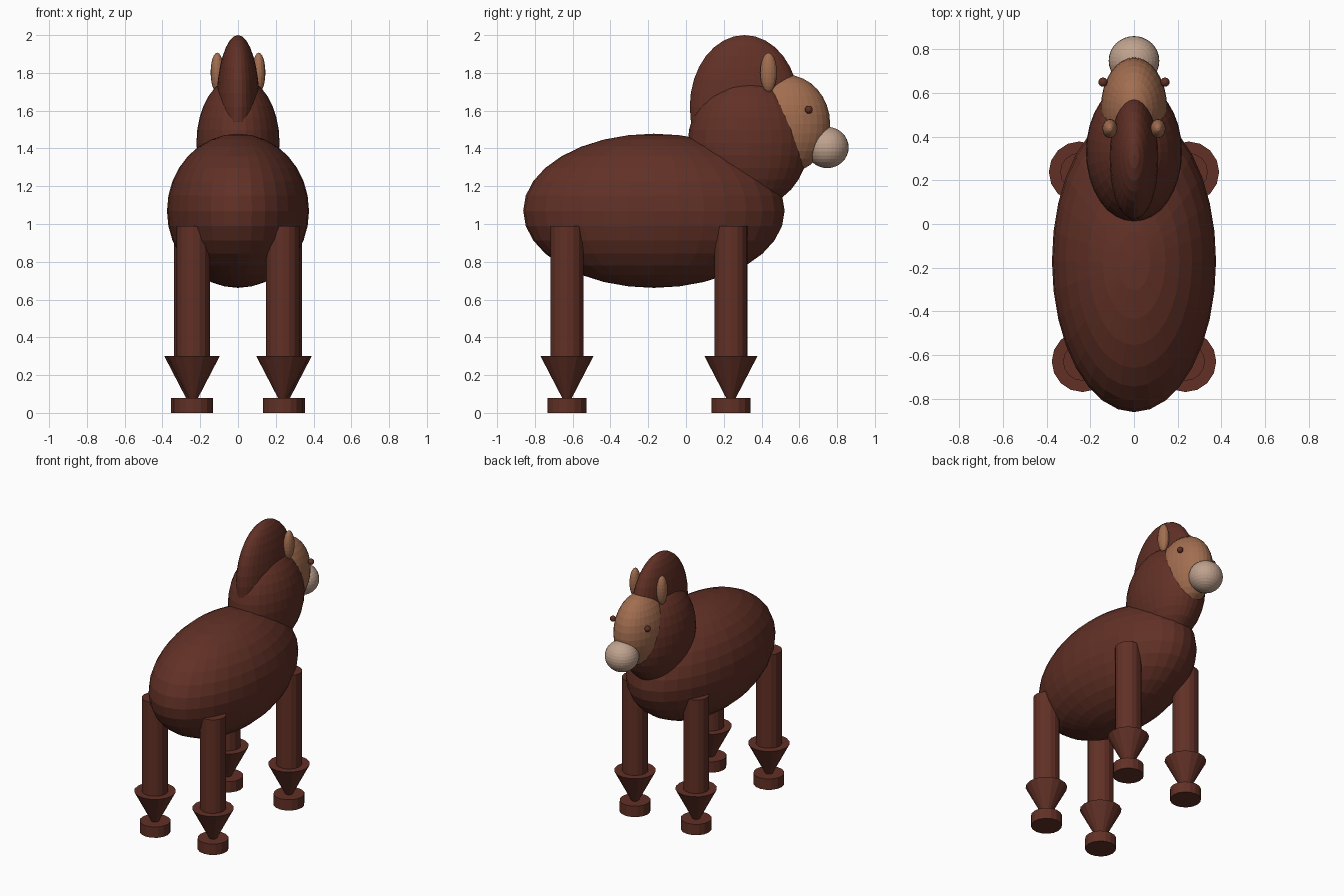
import bpy

cube = bpy.data.objects.get("Cube")
if cube:
    bpy.data.objects.remove(cube, do_unlink=True)


def make_material(name, color):
    mat = bpy.data.materials.new(name)
    mat.use_nodes = True
    mat.diffuse_color = color
    mat.node_tree.nodes["Principled BSDF"].inputs["Base Color"].default_value = color
    return mat


coat = make_material("dark brown coat", (0.12, 0.03, 0.019, 1))
tan = make_material("tan face", (0.36, 0.155, 0.08, 1))
pale = make_material("pale muzzle", (0.52, 0.36, 0.27, 1))


def finish(name, mat):
    obj = bpy.context.object
    obj.name = obj.data.name = name
    obj.data.materials.append(mat)
    return obj


def ellipsoid(name, center, radii, mat, segments=32, rings=16):
    bpy.ops.mesh.primitive_uv_sphere_add(segments=segments, ring_count=rings, radius=1, location=center)
    obj = finish(name, mat)
    obj.scale = radii
    return obj


def tapered(name, x, y, bottom, top, r_bottom, r_top, mat):
    bpy.ops.mesh.primitive_cone_add(vertices=16, radius1=r_bottom, radius2=r_top,
                                    depth=top - bottom, location=(x, y, (bottom + top) / 2))
    return finish(name, mat)


# Body, neck, mane and head
ellipsoid("body", (0, -0.17, 1.07), (0.376, 0.692, 0.408), coat)
ellipsoid("neck", (0, 0.33, 1.43), (0.22, 0.32, 0.35), coat)
ellipsoid("mane", (0, 0.31, 1.62), (0.115, 0.29, 0.38), coat)
ellipsoid("head", (0, 0.53, 1.53), (0.152, 0.233, 0.26), tan)
ellipsoid("muzzle", (0, 0.748, 1.405), (0.116, 0.113, 0.109), pale)

# Paired ears, eyes and legs
for side, s in (("left", 1), ("right", -1)):
    ellipsoid(side + "_ear", (0.11 * s, 0.437, 1.802), (0.035, 0.044, 0.105), tan, 16, 12)
    ellipsoid(side + "_eye", (0.142 * s, 0.65, 1.605), (0.021, 0.021, 0.021), coat, 16, 8)
    for end, x, y in (("head_end", 0.25, 0.238), ("tail_end", 0.237, -0.63)):
        label = side + "_" + end
        tapered(label + "_leg", x * s, y, 0.29, 0.99, 0.088, 0.088, coat)
        tapered(label + "_fetlock", x * s, y, 0.03, 0.3, 0, 0.14, coat)
        tapered(label + "_hoof", x * s, y, 0, 0.08, 0.104, 0.104, coat)
